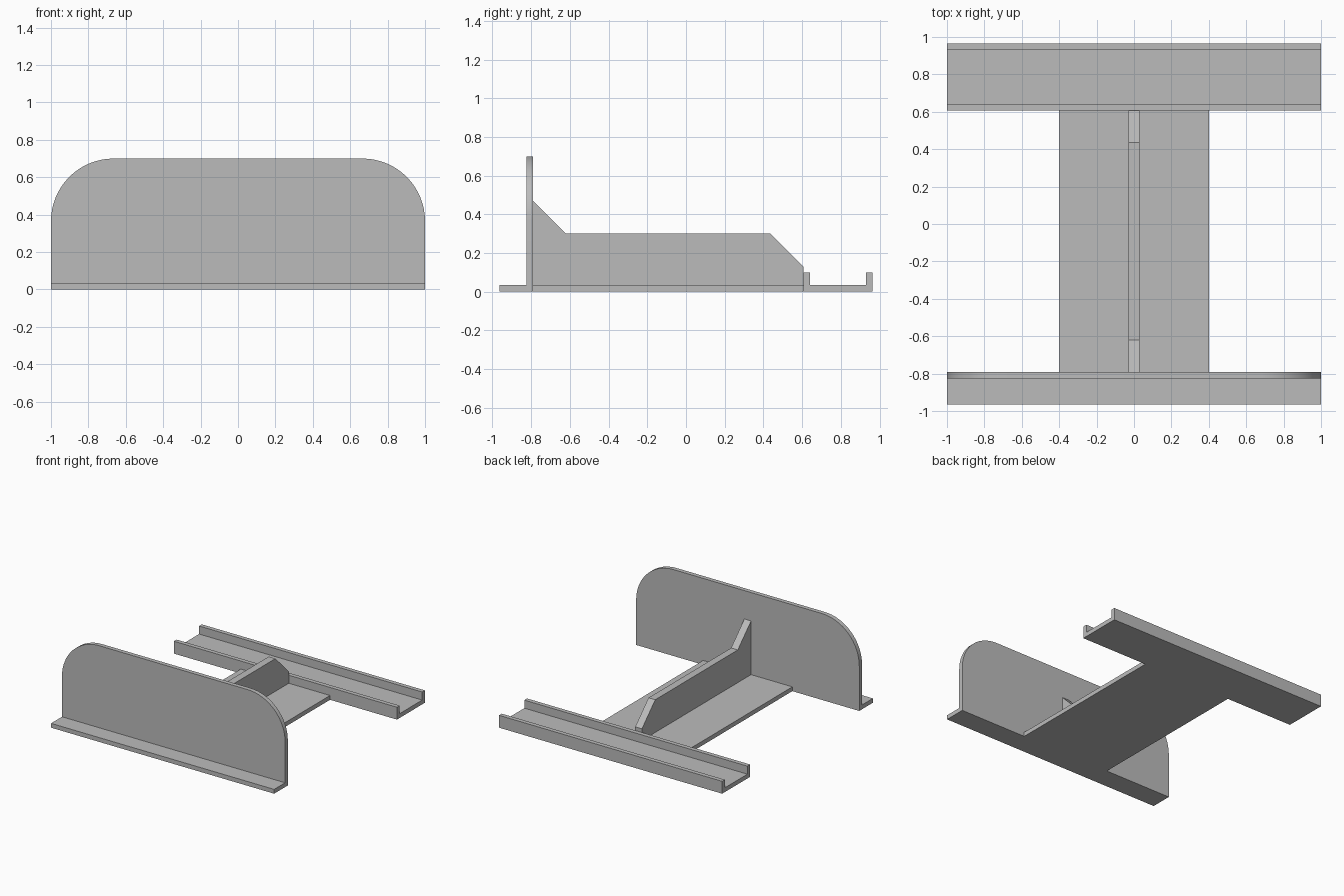
import bpy
import math
from mathutils import Vector

cube = bpy.data.objects.get("Cube")
if cube:
    bpy.data.objects.remove(cube, do_unlink=True)

grey = bpy.data.materials.new("plain_grey")
grey.use_nodes = True
colour = (0.5, 0.5, 0.5, 1)
grey.diffuse_color = colour
grey.node_tree.nodes["Principled BSDF"].inputs["Base Color"].default_value = colour

T = 0.035                    # sheet thickness
END = 0.965                  # half depth of the whole stand
PLATE_BACK = -0.79
PLATE_FRONT = PLATE_BACK - T
TRAY_FRONT = 0.607
LIP = 0.10                   # height of the tray lips


def prism(name, profile, to_point, depth):
    """Extrude a closed 2D profile along the vector depth."""
    n = len(profile)
    start = [Vector(to_point(*p)) for p in profile]
    verts = start + [v + Vector(depth) for v in start]
    faces = [tuple(range(n)), tuple(range(2 * n - 1, n - 1, -1))]
    faces += [(i, i + n, (i + 1) % n + n, (i + 1) % n) for i in range(n)]
    mesh = bpy.data.meshes.new(name)
    mesh.from_pydata(verts, [], faces)
    mesh.materials.append(grey)
    obj = bpy.data.objects.new(name, mesh)
    bpy.context.collection.objects.link(obj)
    # Face all sides outward
    bpy.ops.object.select_all(action="DESELECT")
    obj.select_set(True)
    bpy.context.view_layer.objects.active = obj
    bpy.ops.object.mode_set(mode="EDIT")
    bpy.ops.mesh.select_all(action="SELECT")
    bpy.ops.mesh.normals_make_consistent(inside=False)
    bpy.ops.object.mode_set(mode="OBJECT")
    return obj


def side_prism(name, profile, half_width):
    """Extrude a (y, z) profile across the width."""
    return prism(name, profile, lambda y, z: (-half_width, y, z),
                 (2 * half_width, 0, 0))


# Upright plate with rounded top corners
radius, height, steps = 0.335, 0.70, 16
arc = [(1 - radius + radius * math.cos(a), height - radius + radius * math.sin(a))
       for a in (math.pi / 2 * i / steps for i in range(steps + 1))]
outline = [(1, 0)] + arc + [(-x, z) for x, z in reversed(arc)] + [(-1, 0)]
prism("upright_plate", outline, lambda x, z: (x, PLATE_FRONT, z), (0, T, 0))
bpy.ops.object.shade_smooth_by_angle(angle=math.radians(30))

# Ledge in front of the plate
side_prism("front_ledge", [(-END, 0), (PLATE_FRONT, 0), (PLATE_FRONT, T), (-END, T)], 1)

# Floor joining the plate to the tray
side_prism("floor_strip", [(PLATE_BACK, 0), (TRAY_FRONT, 0),
                           (TRAY_FRONT, T), (PLATE_BACK, T)], 0.4)

# Central stiffening rib with sloped ends
side_prism("centre_rib", [(PLATE_BACK, T), (TRAY_FRONT, T), (TRAY_FRONT, 0.13),
                          (0.437, 0.30), (-0.62, 0.30), (PLATE_BACK, 0.47)], 0.03)

# Channel-shaped rear tray
side_prism("rear_tray", [(TRAY_FRONT, 0), (END, 0), (END, LIP), (END - T, LIP),
                         (END - T, T), (TRAY_FRONT + T, T),
                         (TRAY_FRONT + T, LIP), (TRAY_FRONT, LIP)], 1)
